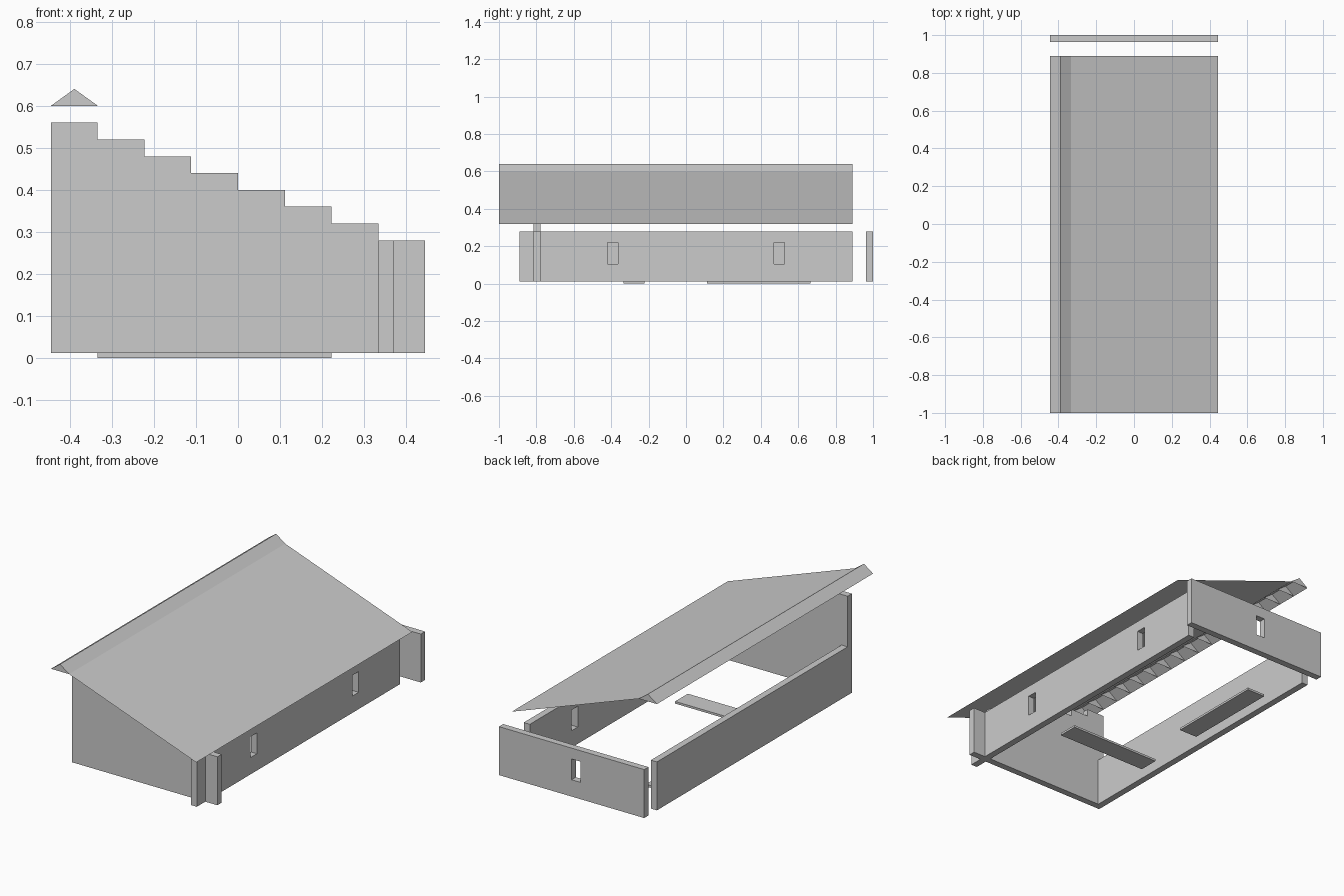
import bpy

if "Cube" in bpy.data.objects:
    bpy.data.objects.remove(bpy.data.objects["Cube"])

U = 1 / 9            # building module
T = 0.037            # wall thickness
Z0, ZW = 0.012, 0.28 # wall base and top
W = 4 * U            # half width


def mesh(name, verts, faces):
    me = bpy.data.meshes.new(name)
    me.from_pydata(verts, [], faces)
    me.update()
    ob = bpy.data.objects.new(name, me)
    bpy.context.collection.objects.link(ob)
    return ob


def prism(name, profile, axis, a, b):
    """Extrude a closed profile along x (yz profile) or y (xz profile)."""
    n = len(profile)
    put = (lambda p, d: (d, p[0], p[1])) if axis == 'x' else (lambda p, d: (p[0], d, p[1]))
    verts = [put(p, d) for d in (a, b) for p in profile]
    faces = [tuple(range(n))[::-1], tuple(range(n, 2 * n))]
    faces += [(i, (i + 1) % n, n + (i + 1) % n, n + i) for i in range(n)]
    ob = mesh(name, verts, faces)
    bpy.context.view_layer.objects.active = ob
    bpy.ops.object.mode_set(mode='EDIT')
    bpy.ops.mesh.select_all(action='SELECT')
    bpy.ops.mesh.normals_make_consistent(inside=False)
    bpy.ops.object.mode_set(mode='OBJECT')
    return ob


def box(name, x, y, z):
    return prism(name, [(x[0], z[0]), (x[1], z[0]), (x[1], z[1]), (x[0], z[1])], 'y', *y)


def cut_window(wall, x, y):
    c = box("window_cutter", x, y, (0.105, 0.22))
    c.hide_render = True
    c.hide_set(True)
    m = wall.modifiers.new("window", 'BOOLEAN')
    m.operation, m.solver, m.object = 'DIFFERENCE', 'EXACT', c


# Stepped front wall
profile = [(-W, Z0)]
for i in range(8):
    h = 0.56 - 0.04 * i
    profile += [(-W + i * U, h), (-W + (i + 1) * U, h)]
profile.append((W, Z0))
prism("front_wall", profile, 'y', -0.815, -0.815 + T)

# Side and back walls
box("left_wall", (-W, -W + T), (-0.815 + T, 8 * U), (Z0, ZW))
right = box("right_wall", (3 * U, 3 * U + T), (-8 * U, 8 * U), (Z0, ZW))
back = box("back_wall", (-W, W), (1 - T, 1), (Z0, ZW))

# Window openings
for y in (-0.42, 0.47):
    cut_window(right, (0.3, 0.4), (y, y + 0.056))
cut_window(back, (-0.056, 0), (0.9, 1.1))

# Floor plates
box("floor_plate_cross", (-3 * U, 2 * U), (-3 * U, -2 * U), (0, Z0))
box("floor_plate_long", (-3 * U, -2 * U), (U, 6 * U), (0, Z0))

# Thin sloping roof sheet
mesh("roof_sheet",
     [(-3 * U, -1, 0.6), (W, -1, 0.32), (W, 8 * U, 0.32), (-3 * U, 8 * U, 0.6)],
     [(0, 1, 2, 3)])

# Ridge cap: two slopes, open below, with a triangular web at every module
verts, faces = [], []
for i in range(18):
    y = -1 + i * U
    k = 3 * i
    verts += [(-W, y, 0.6), (-3.5 * U, y, 0.64), (-3 * U, y, 0.6)]
    faces.append((k, k + 2, k + 1) if i < 17 else (k, k + 1, k + 2))
    if i < 17:
        faces += [(k, k + 1, k + 4, k + 3), (k + 1, k + 2, k + 5, k + 4)]
mesh("ridge_cap", verts, faces)
